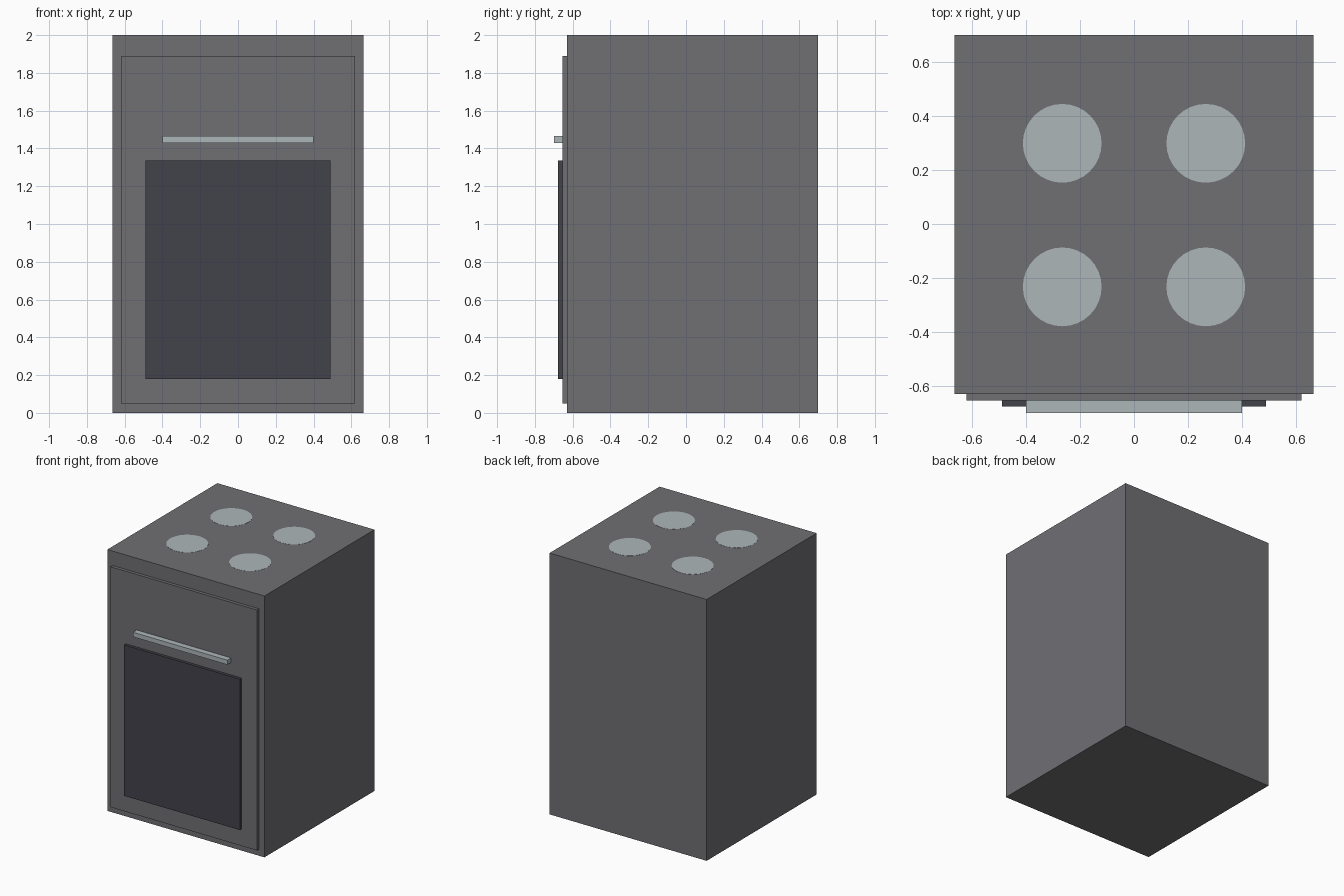
import bpy
import bmesh
from mathutils import Matrix

if "Cube" in bpy.data.objects:
    bpy.data.objects.remove(bpy.data.objects["Cube"])


def material(name, rgb):
    m = bpy.data.materials.new(name)
    m.diffuse_color = (*rgb, 1)
    m.use_nodes = True
    m.node_tree.nodes["Principled BSDF"].inputs["Base Color"].default_value = m.diffuse_color
    return m


STEEL = material("dark_steel", (0.16, 0.16, 0.175))
GLASS = material("dark_glass", (0.055, 0.055, 0.07))
METAL = material("light_metal", (0.42, 0.47, 0.48))


def finish(name, bm, mat):
    mesh = bpy.data.meshes.new(name)
    bm.to_mesh(mesh)
    bm.free()
    mesh.materials.append(mat)
    obj = bpy.data.objects.new(name, mesh)
    bpy.context.collection.objects.link(obj)
    return obj


def box(name, half_x, y, z, mat):
    """Box centred on x = 0, spanning the given y and z ranges."""
    bm = bmesh.new()
    size = (2 * half_x, y[1] - y[0], z[1] - z[0])
    centre = (0, sum(y) / 2, sum(z) / 2)
    bmesh.ops.create_cube(bm, size=1, matrix=Matrix.Translation(centre) @ Matrix.Diagonal((*size, 1)))
    return finish(name, bm, mat)


def disc(name, x, y, radius, z, mat):
    """Thin flat cylinder spanning the given z range."""
    bm = bmesh.new()
    bmesh.ops.create_cone(bm, cap_ends=True, segments=32, radius1=radius, radius2=radius,
                          depth=z[1] - z[0], matrix=Matrix.Translation((x, y, sum(z) / 2)))
    return finish(name, bm, mat)


# Cabinet, door, window and handle, stacked towards the front
box("oven_body", 0.665, (-0.63, 0.70), (0, 2), STEEL)
box("oven_door", 0.62, (-0.655, -0.63), (0.05, 1.89), STEEL)
box("door_window", 0.49, (-0.677, -0.655), (0.18, 1.335), GLASS)
box("door_handle", 0.40, (-0.70, -0.655), (1.43, 1.465), METAL)

# Four hob plates, nearly flush with the top
for row, sy in (("front", -1), ("back", 1)):
    for side, sx in (("left", -1), ("right", 1)):
        disc(f"hob_plate_{row}_{side}", sx * 0.266, 0.033 + sy * 0.266, 0.146, (1.98, 2.001), METAL)
